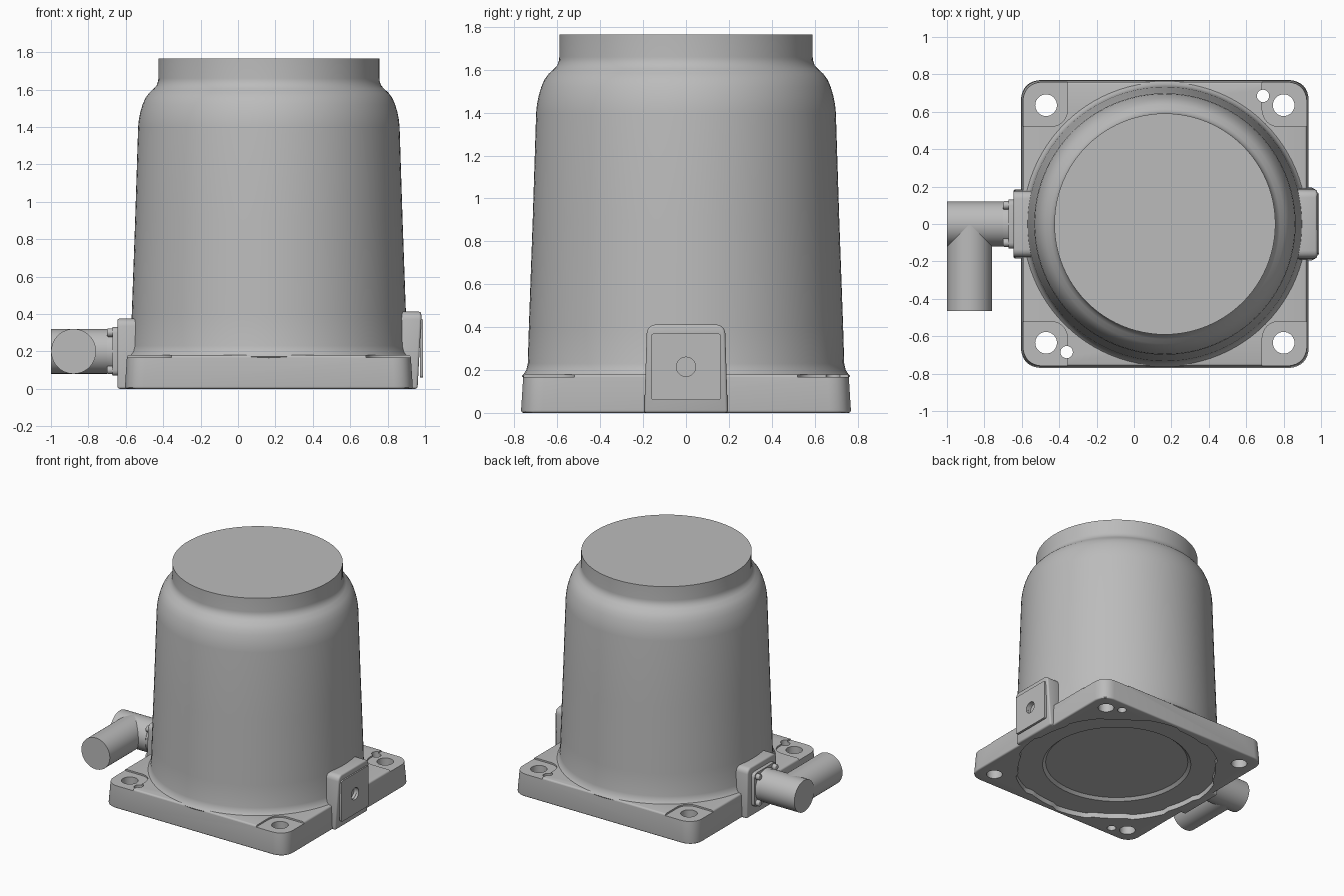
import bpy, bmesh, math
from mathutils import Matrix, Vector

if "Cube" in bpy.data.objects:
    bpy.data.objects.remove(bpy.data.objects["Cube"], do_unlink=True)

grey = bpy.data.materials.new("cast grey")
grey.use_nodes = True
grey.diffuse_color = (0.5, 0.5, 0.5, 1)
grey.node_tree.nodes["Principled BSDF"].inputs["Base Color"].default_value = (0.5, 0.5, 0.5, 1)

CX = 0.165          # centre of the housing
HALF = 0.77         # half width of the base
ALONG_X = Matrix(((0, 0, 1, 0), (1, 0, 0, 0), (0, 1, 0, 0), (0, 0, 0, 1)))


def finish(name, bm, smooth=True):
    bmesh.ops.recalc_face_normals(bm, faces=bm.faces[:])
    mesh = bpy.data.meshes.new(name)
    bm.to_mesh(mesh)
    bm.free()
    ob = bpy.data.objects.new(name, mesh)
    bpy.context.collection.objects.link(ob)
    mesh.materials.append(grey)
    return ob


def activate(ob):
    bpy.ops.object.select_all(action='DESELECT')
    ob.select_set(True)
    bpy.context.view_layer.objects.active = ob


def rounded(points, radii, steps=8):
    """Soften the corners of a polygon."""
    out = []
    for i, (p, r) in enumerate(zip(points, radii)):
        p = Vector(p)
        if r == 0:
            out.append(p)
            continue
        a = p + (Vector(points[i - 1]) - p).normalized() * r
        b = p + (Vector(points[(i + 1) % len(points)]) - p).normalized() * r
        mid = p + (a + b - 2 * p) * 0.09
        for k in range(steps + 1):
            t = k / steps
            out.append(a * (1 - t) ** 2 + mid * 2 * t * (1 - t) + b * t * t)
    return out


def rect(x0, y0, x1, y1):
    return [(x0, y0), (x1, y0), (x1, y1), (x0, y1)]


def prism(name, outline, low, high, matrix=Matrix(), taper=1.0):
    bm = bmesh.new()
    rings = [[bm.verts.new(matrix @ Vector((p[0] * s, p[1] * s, w))) for p in outline]
             for w, s in ((low, 1), (high, taper))]
    bm.faces.new(rings[0])
    bm.faces.new(rings[1])
    n = len(outline)
    for i in range(n):
        j = (i + 1) % n
        bm.faces.new((rings[0][i], rings[0][j], rings[1][j], rings[1][i]))
    return finish(name, bm)


def cylinder(name, start, end, r1, r2=None, sides=48):
    start, end = Vector(start), Vector(end)
    axis = end - start
    turn = axis.to_track_quat('Z', 'Y').to_matrix().to_4x4()
    bm = bmesh.new()
    bmesh.ops.create_cone(bm, cap_ends=True, segments=sides, radius1=r1,
                          radius2=r1 if r2 is None else r2, depth=axis.length,
                          matrix=Matrix.Translation((start + end) / 2) @ turn)
    return finish(name, bm)


def lathe(name, profile, sides=96):
    bm = bmesh.new()
    verts = [bm.verts.new((r, 0, z)) for r, z in profile]
    edges = [bm.edges.new(pair) for pair in zip(verts, verts[1:])]
    bmesh.ops.spin(bm, geom=verts + edges, cent=(0, 0, 0), axis=(0, 0, 1),
                   angle=math.tau, steps=sides, use_duplicate=False)
    bmesh.ops.remove_doubles(bm, verts=bm.verts[:], dist=1e-4)
    bmesh.ops.translate(bm, verts=bm.verts[:], vec=(CX, 0, 0))
    return finish(name, bm)


def apply_bevel(ob, width):
    mod = ob.modifiers.new("soft edges", 'BEVEL')
    mod.width, mod.segments, mod.limit_method = width, 3, 'ANGLE'
    mod.angle_limit = math.radians(40)
    activate(ob)
    bpy.ops.object.modifier_apply(modifier=mod.name)


def cut(ob, cutter):
    mod = ob.modifiers.new("cut", 'BOOLEAN')
    mod.operation, mod.solver, mod.object = 'DIFFERENCE', 'EXACT', cutter
    activate(ob)
    bpy.ops.object.modifier_apply(modifier=mod.name)


def discard(ob):
    bpy.data.objects.remove(ob, do_unlink=True)


# Base slab, slightly drafted
base = prism("base", rounded(rect(-HALF, -HALF, HALF, HALF), [0.1] * 4), 0, 0.18, taper=0.985)
base.data.transform(Matrix.Translation((CX, 0, 0)))
apply_bevel(base, 0.012)

# Bell-shaped housing with a neck
housing = lathe("housing", [
    (0, 0.1), (0.7, 0.1), (0.765, 0.172), (0.757, 0.182), (0.745, 0.2), (0.738, 0.23),
    (0.733, 0.4), (0.715, 0.9), (0.699, 1.4), (0.695, 1.44), (0.687, 1.48),
    (0.675, 1.52), (0.66, 1.555), (0.64, 1.582), (0.615, 1.605), (0.6, 1.622),
    (0.592, 1.645), (0.591, 1.66), (0.591, 1.765), (0, 1.765)])

# Side blocks, rounded at the top
round_top = [0, 0, 0.04, 0.04]
port_block = prism("port_block", rounded([(-0.195, 0), (0.195, 0), (0.182, 0.412), (-0.182, 0.412)],
                                         round_top), 0.86, 0.98, ALONG_X)
connector_block = prism("connector_block",
                        rounded([(-0.185, 0), (0.185, 0), (0.175, 0.375), (-0.175, 0.375)],
                                round_top), -0.645, -0.5, ALONG_X)
for v in port_block.data.vertices:      # lower lip leans back to the base
    if v.co.z < 0.01 and v.co.x > 0.9:
        v.co.x = 0.96
for block in (port_block, connector_block):
    apply_bevel(block, 0.012)

# Corner pads, bolt holes and dowel holes
for sx in (-1, 1):
    for sy in (-1, 1):
        xs = sorted((CX + sx * 0.52, CX + sx * 0.9))
        ys = sorted((sy * 0.52, sy * 0.9))
        inner = [0.09 if (i in (0, 3)) == (sx > 0) and (i < 2) == (sy > 0) else 0 for i in range(4)]
        pad = prism("pad_cutter", rounded(rect(xs[0], ys[0], xs[1], ys[1]), inner), 0.168, 0.3)
        cut(base, pad)
        discard(pad)
        x, y = CX + sx * 0.635, sy * 0.635
        hole = cylinder("hole_cutter", (x, y, -0.1), (x, y, 0.3), 0.058, sides=32)
        cut(base, hole)
        discard(hole)
for x, y in ((0.69, 0.685), (-0.36, -0.685)):
    hole = cylinder("dowel_cutter", (x, y, -0.1), (x, y, 0.3), 0.033, sides=24)
    cut(base, hole)
    discard(hole)

# Notched recess and shallow dish underneath
outline = []
for i in range(96):
    r = 0.745 if (i // 6) % 2 else 0.722
    a = math.tau * i / 96
    outline.append((CX + r * math.cos(a), r * math.sin(a)))
recess = prism("recess_cutter", outline, -0.1, 0.04)
for part in (base, port_block, connector_block):
    cut(part, recess)
discard(recess)
dish = cylinder("dish_cutter", (CX, 0, 0.02), (CX, 0, 0.06), 0.565, 0.52, 64)
cut(base, dish)
discard(dish)

# Port cover plate with a round hole
cover = prism("port_cover", rounded(rect(-0.162, 0.06, 0.162, 0.37), [0.012] * 4, 3),
              0.972, 0.99, ALONG_X)
bore = cylinder("bore_cutter", (0.95, 0, 0.215), (1.1, 0, 0.215), 0.045, sides=32)
for part in (cover, port_block):
    cut(part, bore)
discard(bore)

# Connector flange with four screws
flange = prism("connector_flange", rounded(rect(-0.13, 0.07, 0.13, 0.33), [0.03] * 4, 4),
               -0.672, -0.64, ALONG_X)
collar = cylinder("connector_collar", (-0.72, 0, 0.2), (-0.665, 0, 0.2), 0.112, 0.124)
parts = [base, housing, port_block, connector_block, cover, flange, collar]
for sy in (-1, 1):
    for sz in (-1, 1):
        y, z = sy * 0.1, 0.2 + sz * 0.1
        screw = cylinder("flange_screw", (-0.7, y, z), (-0.65, y, z), 0.022, sides=16)
        apply_bevel(screw, 0.006)
        parts.append(screw)

# Elbow made of two crossing pipes
parts.append(cylinder("connector_stub", (-1, 0, 0.2), (-0.7, 0, 0.2), 0.12, sides=64))
parts.append(cylinder("connector_outlet", (-0.879, 0, 0.2), (-0.879, -0.465, 0.2), 0.12, sides=64))

for part in parts:
    activate(part)
    bpy.ops.object.shade_smooth_by_angle(angle=math.radians(32))
